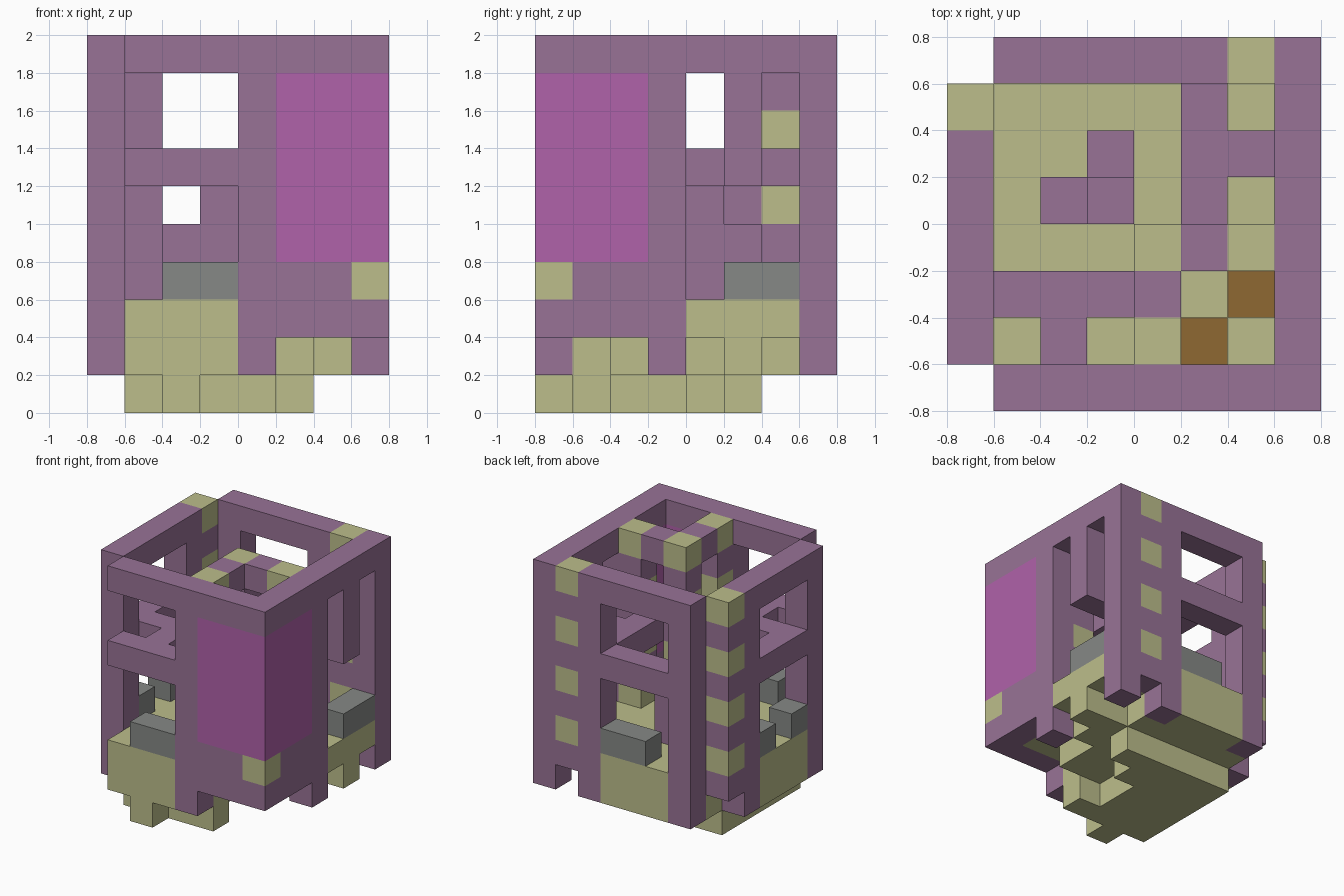
import bpy
import bmesh
from mathutils import Vector

old = bpy.data.objects.get("Cube")
if old:
    bpy.data.objects.remove(old)

CELL = 0.2
ORIGIN = Vector((-0.8, -0.8, 0))


def make_material(name, colour):
    mat = bpy.data.materials.new(name)
    mat.use_nodes = True
    mat.diffuse_color = (*colour, 1)
    mat.node_tree.nodes["Principled BSDF"].inputs["Base Color"].default_value = (*colour, 1)
    return mat


purple = make_material("dusty purple", (.314, .171, .305))
magenta = make_material("magenta", (.434, .122, .402))
khaki = make_material("khaki", (.505, .515, .26))
grey = make_material("stone grey", (.24, .25, .24))
brown = make_material("brown", (.275, .138, .032))

cells = {}    # grid cell -> part name
colours = {}  # part name -> material


def fill(part, mat, xs, ys, zs):
    """Fill a block of grid cells; each span is one index or (first, last)."""
    colours[part] = mat
    spans = [(s, s) if isinstance(s, int) else s for s in (xs, ys, zs)]
    (xa, xb), (ya, yb), (za, zb) = spans
    for x in range(xa, xb + 1):
        for y in range(ya, yb + 1):
            for z in range(za, zb + 1):
                cells[x, y, z] = part


WALL = (1, 9)
ARCH = (2, 9)

# Stepped khaki base, widening upwards to the floor
fill("base", khaki, 2, 0, 0)
fill("base", khaki, (1, 4), 1, 0)
fill("base", khaki, (1, 3), (2, 3), 0)
fill("base", khaki, (1, 4), 4, 0)
fill("base", khaki, (1, 5), 5, 0)
fill("underfloor", khaki, (1, 4), 1, 1)
fill("underfloor", khaki, (1, 5), (2, 6), 1)
fill("underfloor", khaki, 6, (4, 5), 1)
fill("floor", khaki, (1, 6), (1, 6), 2)

# Low khaki walls between the posts
fill("front_low_wall", khaki, (1, 3), 0, (1, 2))
fill("left_low_wall", khaki, 7, (4, 6), 2)
fill("left_low_wall", khaki, 7, 5, 1)
fill("back_low_wall", khaki, (2, 4), 7, (1, 2))
fill("right_low_wall", khaki, 0, (2, 4), (1, 2))

# Grey blocks on the low walls
fill("front_battlement", grey, (2, 3), 0, 3)
fill("left_battlement", grey, 7, (5, 6), 3)
fill("back_battlement", grey, (3, 4), 7, 3)
fill("right_battlement", grey, 0, 2, 3)
fill("right_battlement", grey, 0, 4, 3)

# Outer posts
fill("front_post", purple, 4, 0, WALL)
fill("left_post", purple, 7, 3, WALL)
fill("back_left_post", purple, 7, 7, WALL)
fill("back_inner_post", purple, 5, 7, WALL)
fill("back_right_post", purple, 1, 7, WALL)
fill("right_back_post", purple, 0, 5, WALL)
fill("right_front_post", purple, 0, 1, WALL)
fill("left_hanging_post", purple, 7, 5, (6, 8))

# Top frame and middle rails
fill("top_frame", purple, (1, 7), 0, 9)
fill("top_frame", purple, (1, 7), 7, 9)
fill("top_frame", purple, 7, (0, 7), 9)
fill("top_frame", purple, 0, (1, 6), 9)
fill("front_rail", purple, (1, 3), 0, 6)
fill("back_rail", purple, (2, 4), 7, 6)
fill("right_rail", purple, 0, (2, 4), 6)

# Corner shaft with magenta panels
fill("corner_wall", purple, (5, 7), 0, ARCH)
fill("corner_wall", purple, 7, (0, 2), ARCH)
fill("corner_panel", magenta, (5, 7), 0, (4, 8))
fill("corner_panel", magenta, 7, (0, 2), (4, 8))
fill("corner_lamp", khaki, 7, 0, 3)

# Checked pillars, khaki on every second cell
pillars = {"back_pillar": (6, 7), "right_pillar": (0, 6), "shaft_front_pillar": (4, 1),
           "shaft_corner_pillar": (4, 3), "shaft_side_pillar": (6, 3)}
for name, (x, y) in pillars.items():
    fill(name, purple, x, y, ARCH if "shaft" not in name else (3, 9))
    for z in range(3, 10, 2):
        fill(name + "_bands", khaki, x, y, z)

# Door lintels and the walkways that lead to them
for z in (6, 9):
    fill("door_lintels", purple, 4, 2, z)
    fill("door_lintels", purple, 5, 3, z)
fill("front_walkway", purple, (1, 3), 2, 6)
fill("front_walkway", purple, 2, 1, 6)
fill("left_walkway", purple, 5, (4, 6), 6)
fill("left_walkway", purple, 6, 5, 6)

# Stepped plinth in the courtyard and chests in the shaft
fill("plinth", purple, 3, 4, (3, 5))
fill("plinth", purple, 2, 4, (3, 4))
fill("plinth", purple, 3, 5, (3, 4))
fill("chests", brown, 5, 1, 3)
fill("chests", brown, 6, 2, 3)


def cell_face(bm, cell, axis, side):
    """Add the quad on one side of a cell."""
    u, v = (axis + 1) % 3, (axis + 2) % 3
    corners = []
    for a, b in ((0, 0), (1, 0), (1, 1), (0, 1)):
        p = Vector(cell)
        p[axis] += side
        p[u] += a
        p[v] += b
        corners.append(bm.verts.new(ORIGIN + p * CELL))
    bm.faces.new(corners if side else corners[::-1])


# Build each part from its exposed faces only
for part, mat in colours.items():
    bm = bmesh.new()
    for cell in (c for c, owner in cells.items() if owner == part):
        for axis in range(3):
            for side in (0, 1):
                beside = list(cell)
                beside[axis] += 1 if side else -1
                if tuple(beside) not in cells:
                    cell_face(bm, cell, axis, side)
    if bm.faces:
        bmesh.ops.remove_doubles(bm, verts=bm.verts, dist=CELL / 100)
        bmesh.ops.dissolve_limit(bm, angle_limit=CELL / 10, verts=bm.verts, edges=bm.edges)
        mesh = bpy.data.meshes.new(part)
        bm.to_mesh(mesh)
        mesh.materials.append(mat)
        bpy.context.collection.objects.link(bpy.data.objects.new(part, mesh))
    bm.free()
